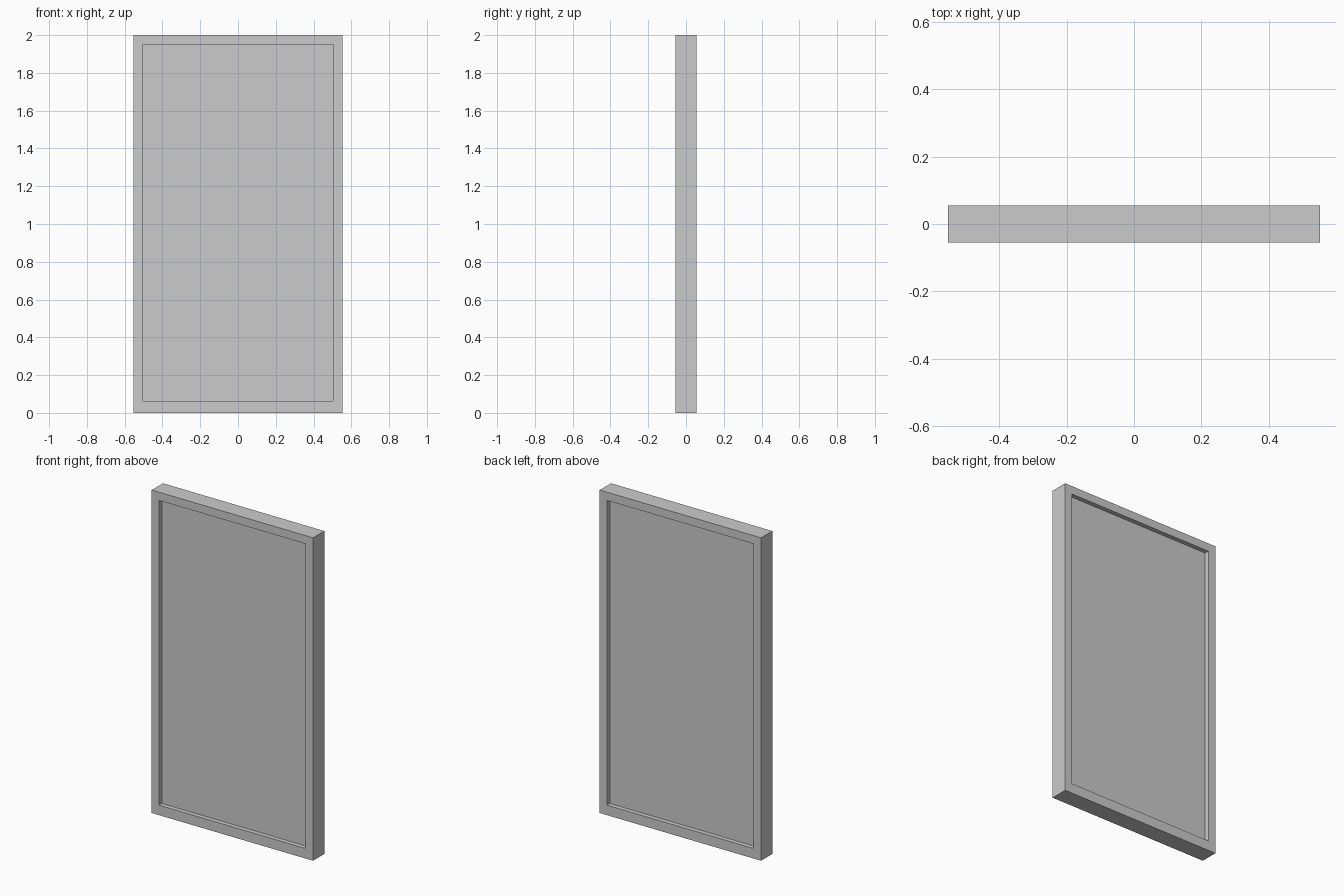
import bpy, bmesh

if "Cube" in bpy.data.objects:
    bpy.data.objects.remove(bpy.data.objects["Cube"])

W, H, D = 0.553, 2.0, 0.055         # half width, height, half depth
IW, Z0, Z1 = 0.502, 0.062, 1.949    # opening half width, bottom, top
PANEL = 0.027                       # half thickness of the panel


def make_object(name, bm):
    bmesh.ops.recalc_face_normals(bm, faces=bm.faces)
    mesh = bpy.data.meshes.new(name)
    bm.to_mesh(mesh)
    bm.free()
    obj = bpy.data.objects.new(name, mesh)
    bpy.context.collection.objects.link(obj)
    return obj


def rectangle(bm, hw, z0, z1, y):
    return [bm.verts.new((x, y, z)) for x, z in
            ((-hw, z0), (hw, z0), (hw, z1), (-hw, z1))]


def bridge(bm, a, b):
    for i in range(4):
        j = (i + 1) % 4
        bm.faces.new((a[i], a[j], b[j], b[i]))


# Surrounding frame: closed rectangular ring
bm = bmesh.new()
rings = [rectangle(bm, W, 0, H, -D), rectangle(bm, W, 0, H, D),
         rectangle(bm, IW, Z0, Z1, D), rectangle(bm, IW, Z0, Z1, -D)]
for i in range(4):
    bridge(bm, rings[i], rings[(i + 1) % 4])
make_object("frame", bm)

# Panel recessed on both sides of the frame
bm = bmesh.new()
front = rectangle(bm, IW, Z0, Z1, -PANEL)
back = rectangle(bm, IW, Z0, Z1, PANEL)
bm.faces.new(front)
bm.faces.new(back)
make_object("panel", bm)
